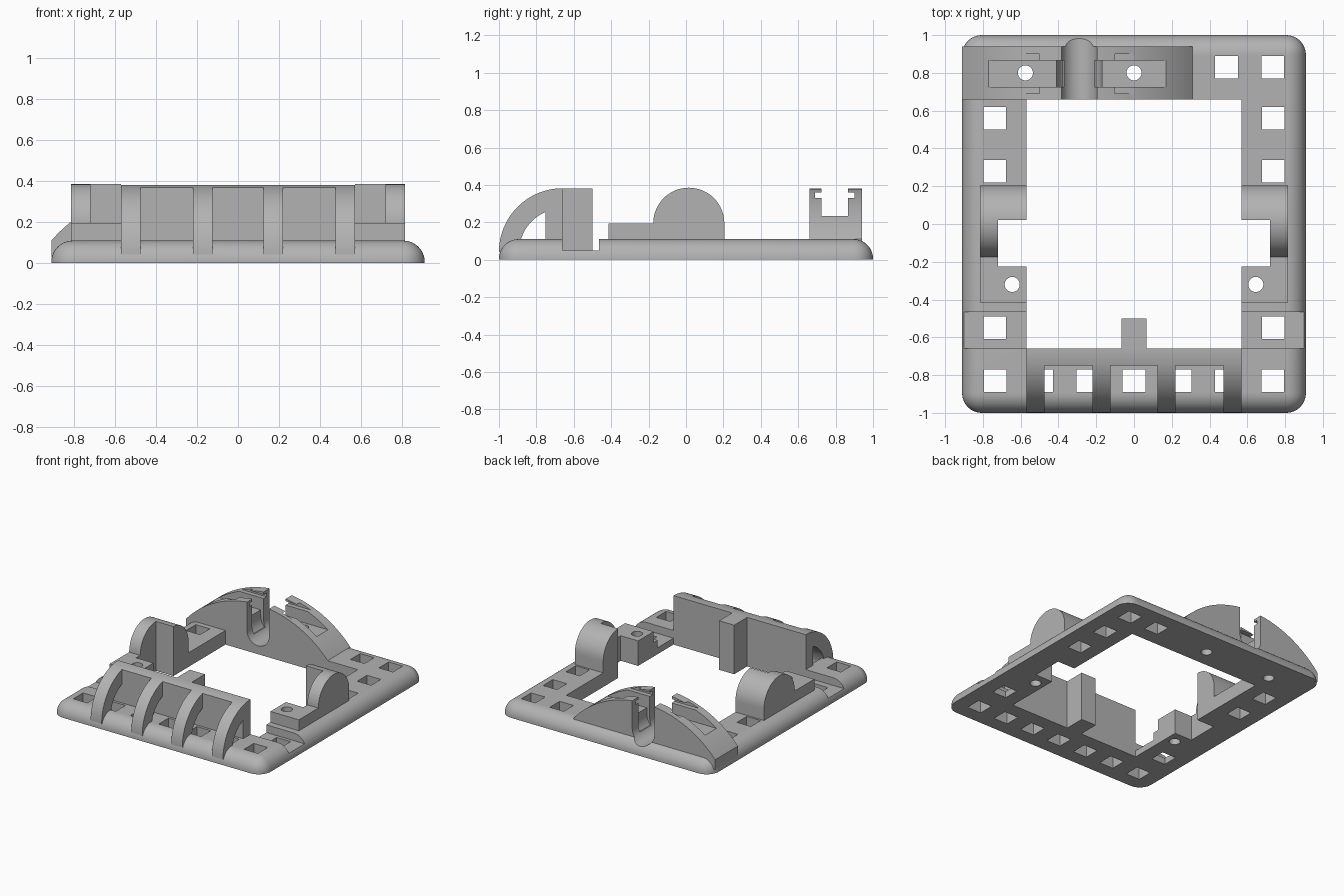
import bpy, bmesh, math
from mathutils import Vector

if "Cube" in bpy.data.objects:
    bpy.data.objects.remove(bpy.data.objects["Cube"], do_unlink=True)

grey = bpy.data.materials.new("plain_grey")
grey.use_nodes = True
GREY = (0.45, 0.45, 0.45, 1)
grey.diffuse_color = GREY
grey.node_tree.nodes["Principled BSDF"].inputs["Base Color"].default_value = GREY


def finish(name, bm):
    bmesh.ops.recalc_face_normals(bm, faces=bm.faces)
    mesh = bpy.data.meshes.new(name)
    bm.to_mesh(mesh)
    bm.free()
    mesh.materials.append(grey)
    obj = bpy.data.objects.new(name, mesh)
    bpy.context.collection.objects.link(obj)
    return obj


def prism(name, points, axis, start, end):
    """Extrude a 2D profile along an axis."""
    place = {"x": lambda p, t: (t, p[0], p[1]),
             "y": lambda p, t: (p[0], t, p[1]),
             "z": lambda p, t: (p[0], p[1], t)}[axis]
    bm = bmesh.new()
    face = bm.faces.new([bm.verts.new(place(p, start)) for p in points])
    grown = bmesh.ops.extrude_face_region(bm, geom=[face])["geom"]
    move = Vector(place((0, 0), end - start))
    bmesh.ops.translate(bm, vec=move, verts=[v for v in grown if isinstance(v, bmesh.types.BMVert)])
    if not any(f.is_valid and f == face for f in bm.faces):
        bm.faces.new(face.verts)
    return finish(name, bm)


def box(name, x0, x1, y0, y1, z0, z1):
    return prism(name, [(x0, y0), (x1, y0), (x1, y1), (x0, y1)], "z", z0, z1)


def arc(cx, cy, r, a, b, n=24):
    angles = [math.radians(a + (b - a) * i / n) for i in range(n + 1)]
    return [(cx + r * math.cos(t), cy + r * math.sin(t)) for t in angles]


def hole(x, y, r=0.04):
    return prism("round_hole", arc(x, y, r, 0, 345, 23), "z", -0.1, 0.6)


def cut(obj, cutters):
    """Subtract each cutter, bake the result and drop the cutters."""
    for c in cutters:
        c.hide_render = True
        mod = obj.modifiers.new("cut", "BOOLEAN")
        mod.operation, mod.solver, mod.object = "DIFFERENCE", "EXACT", c
    deps = bpy.context.evaluated_depsgraph_get()
    mesh = bpy.data.meshes.new_from_object(obj.evaluated_get(deps))
    obj.modifiers.clear()
    obj.data = mesh
    for c in cutters:
        bpy.data.objects.remove(c, do_unlink=True)


W, TOP, IN = 0.91, 0.11, 0.57      # half width, plate top, opening half width
BORE_X, CLAMP_Y = -0.29, 0.8


def u_slot(radius, z, y0, y1):
    pts = arc(BORE_X, z, radius, 180, 360)
    return prism("bore", pts + [(BORE_X + radius, 0.6), (BORE_X - radius, 0.6)], "y", y0, y1)


def notch(side):
    x0, x1 = sorted((side * 0.5, side * 0.72))
    return box("notch", x0, x1, -0.225, 0.02, -0.1, 0.6)


# Base frame with rounded rim
bm = bmesh.new()
bmesh.ops.create_cube(bm, size=1)
for v in bm.verts:
    v.co = (v.co.x * 2 * W, v.co.y * 2, (v.co.z + 0.5) * TOP)
rim = [e for e in bm.edges if max(v.co.z for v in e.verts) > 0.05]
bmesh.ops.bevel(bm, geom=rim, offset=0.104, segments=10, profile=0.5, affect="EDGES")
base = finish("base_frame", bm)

# Opening, cross groove, square holes and bolt holes
cutters = [box("opening", -IN, IN, -0.66, 0.66, -0.1, 0.3),
           box("groove", -1, 1, -0.66, -0.465, 0.05, 0.3),
           u_slot(0.095, 0.16, 0.6, 1.1), hole(-0.575, CLAMP_Y), hole(0, CLAMP_Y)]
square = [(i * 0.245, -0.83) for i in range(-3, 4)]
square += [(s * 0.737, y) for s in (-1, 1) for y in (0.56, 0.28, -0.55)]
square += [(0.49, 0.83), (0.735, 0.83)]
cutters += [box("square_hole", x - 0.06, x + 0.06, y - 0.06, y + 0.06, -0.1, 0.3) for x, y in square]
for s in (-1, 1):
    cutters += [notch(s), hole(s * 0.645, -0.32)]
cut(base, cutters)

# Front wall, capped by the rib curve, with a tab behind it
CY, CZ, R = -0.66, 0.042, 0.34
edge = math.degrees(math.acos(-0.09 / R))
prism("front_wall", [(-0.75, 0), (CY, 0)] + arc(CY, CZ, R, 90, edge, 6), "x", -IN, IN)
box("wall_tab", -0.065, 0.065, CY, -0.5, 0, 0.382)

# Four curved ribs
for i, x in enumerate((-0.5225, -0.1725, 0.1725, 0.5225)):
    pts = arc(CY, CZ, R, 90, 180) + arc(CY, CZ, 0.232, 180, 90)
    prism("front_rib_%d" % (i + 1), pts, "x", x - 0.0475, x + 0.0475)

# Side mounts: half-round lug and low bolt step
for s, side in ((1, "left"), (-1, "right")):
    pts = [(-0.415, 0.05), (0.205, 0.05)] + arc(0.015, 0.195, 0.19, 0, 180, 32) + [(-0.415, 0.195)]
    mount = prism(side + "_mount", pts, "x", *sorted((s * IN, s * 0.815)))
    cut(mount, [notch(s), hole(s * 0.645, -0.32)])

# Rear clamp: arched block with bore, strap channel and side slots
half, rise = 0.61, 0.275
big = (half ** 2 + rise ** 2) / (2 * rise)
end = math.degrees(math.asin(half / big))
pts = arc(-0.3, TOP + rise - big, big, 90 - end, 90 + end, 48)
clamp = prism("rear_clamp", pts + [(-W, 0.03), (0.31, 0.03)], "y", 0.66, 0.94)
cut(clamp, [box("channel", -0.78, 0.195, 0.725, 0.865, 0.235, 0.6),
            box("side_slots", -0.605, 0.01, 0.69, 0.9, 0.33, 0.36),
            u_slot(0.095, 0.16, 0.6, 1.1), u_slot(0.12, 0.19, 0.725, 0.865),
            hole(-0.575, CLAMP_Y), hole(0, CLAMP_Y)])

# Smooth curved surfaces, keep corners crisp
bpy.ops.object.select_all(action="DESELECT")
for obj in bpy.context.collection.objects:
    if obj.type == "MESH":
        obj.select_set(True)
        bpy.context.view_layer.objects.active = obj
bpy.ops.object.shade_smooth_by_angle(angle=math.radians(25))
